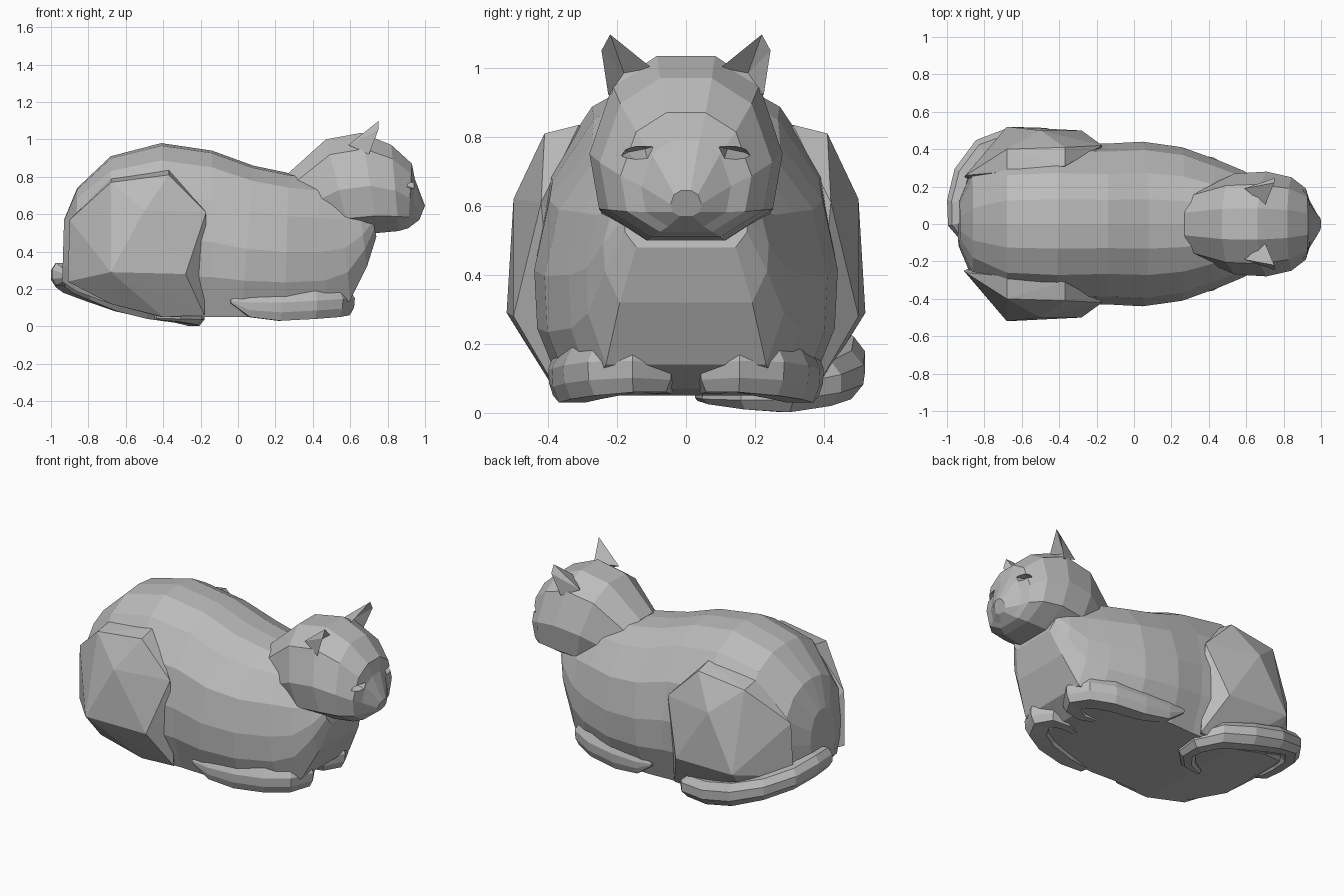
import bpy, bmesh
from mathutils import Vector

if "Cube" in bpy.data.objects:
    bpy.data.objects.remove(bpy.data.objects["Cube"])

fur = bpy.data.materials.new("grey_fur")
fur.use_nodes = True
GREY = (0.5, 0.5, 0.5, 1)
fur.diffuse_color = GREY
fur.node_tree.nodes["Principled BSDF"].inputs["Base Color"].default_value = GREY


def finish(bm, name):
    bmesh.ops.recalc_face_normals(bm, faces=bm.faces)
    mesh = bpy.data.meshes.new(name)
    bm.to_mesh(mesh)
    bm.free()
    mesh.materials.append(fur)
    obj = bpy.data.objects.new(name, mesh)
    bpy.context.scene.collection.objects.link(obj)
    return obj


def skin(bm, rings):
    """Join closed rings of points into a capped tube."""
    loops = [[bm.verts.new(p) for p in r] for r in rings]
    n = len(loops[0])
    for a, b in zip(loops, loops[1:]):
        for i in range(n):
            j = (i + 1) % n
            bm.faces.new((a[i], a[j], b[j], b[i]))
    bm.faces.new(loops[0])
    bm.faces.new(loops[-1])


def loft(name, profile, stations):
    """Each station: bottom x, bottom z, top x, top z, half width."""
    full = profile + [(-y, h) for y, h in reversed(profile[1:-1])]
    rings = []
    for bx, bz, tx, tz, w in stations:
        rings.append([(bx + (tx - bx) * h, y * w, bz + (tz - bz) * h) for y, h in full])
    bm = bmesh.new()
    skin(bm, rings)
    return finish(bm, name)


def limb(name, path, section, side=1):
    """Sweep a flattened section; path points: x, y, z, half width, half height."""
    pts = [Vector((x, y * side, z)) for x, y, z, w, h in path]
    rings = []
    for i, p in enumerate(pts):
        t = pts[min(i + 1, len(pts) - 1)] - pts[max(i - 1, 0)]
        across = Vector((t.y, -t.x, 0)).normalized()
        w, h = path[i][3:]
        rings.append([p + across * (a * w) + Vector((0, 0, b * h)) for a, b in section])
    bm = bmesh.new()
    skin(bm, rings)
    return finish(bm, name)


def hull(name, points, side=1):
    bm = bmesh.new()
    for x, y, z in points:
        bm.verts.new((x, y * side, z))
    res = bmesh.ops.convex_hull(bm, input=bm.verts)
    bmesh.ops.delete(bm, geom=[v for v in res["geom_interior"] if isinstance(v, bmesh.types.BMVert)],
                     context='VERTS')
    return finish(bm, name)


# Body with chest
loft("body",
     [(0, 1), (.3, .985), (.62, .9), (.9, .7), (1, .45), (.98, .24), (.8, 0), (0, 0)],
     [(-.94, .24, -.93, .57, .12), (-.87, .19, -.86, .74, .29),
      (-.68, .12, -.68, .91, .42), (-.41, .05, -.41, .98, .44),
      (-.14, .05, -.14, .94, .43), (.02, .05, .08, .86, .44),
      (.25, .05, .27, .82, .41), (.48, .07, .42, .8, .34),
      (.6, .14, .54, .76, .29), (.69, .32, .64, .7, .24), (.74, .48, .7, .66, .18)])

# Head with muzzle
head = loft("head",
            [(0, 1), (.3, 1), (.76, .84), (1, .47), (.9, .17), (.4, 0), (0, 0)],
            [(.48, .5, .27, .82, .2), (.6, .49, .47, 1.0, .27),
             (.75, .5, .66, 1.035, .28), (.86, .51, .82, .97, .25),
             (.91, .525, .93, .87, .19), (.93, .54, .945, .79, .13),
             (.97, .57, 1.0, .645, .045)])

# Eye sockets sunk under the brow
for side, tag in ((1, "left"), (-1, "right")):
    cutter = hull(tag + "_eye_cutter",
                  [(1.05, .06, .78), (1.05, .1, .7), (1.05, .25, .71), (1.05, .19, .785),
                   (.86, .12, .765), (.86, .17, .755)], side)
    cutter.hide_render = True
    cutter.hide_viewport = True
    cutter.display_type = 'WIRE'
    cut = head.modifiers.new(tag + "_eye", 'BOOLEAN')
    cut.operation = 'DIFFERENCE'
    cut.object = cutter

for side, tag in ((1, "left"), (-1, "right")):
    # Cupped ear
    bm = bmesh.new()
    inner, outer, back, tip, rim, dent = [
        bm.verts.new((x, y * side, z)) for x, y, z in
        [(.7, .1, 1.0), (.7, .225, .92), (.59, .19, .97),
         (.75, .22, 1.097), (.75, .245, 1.05), (.665, .18, .985)]]
    for f in ((inner, back, tip), (back, rim, tip), (back, outer, rim),
              (inner, tip, dent), (tip, rim, dent), (rim, outer, dent),
              (inner, dent, outer), (inner, outer, back)):
        bm.faces.new(f)
    finish(bm, tag + "_ear")

    # Haunch bulging from the flank
    hull(tag + "_haunch",
         [(-.68, .28, .79), (-.37, .31, .835), (-.68, .4, .77), (-.37, .41, .81),
          (-.5, .5, .62), (-.17, .42, .61), (-.68, .52, .29), (-.28, .5, .28),
          (-.9, .26, .57), (-.91, .25, .24), (-.4, .37, .05), (-.18, .37, .06),
          (-.68, .37, .12), (-.4, 0, .06)], side)

    # Folded front leg curling inward at the paw
    limb(tag + "_front_leg",
         [(-.04, .385, .135, .01, .01), (.06, .36, .11, .04, .06),
          (.22, .33, .105, .06, .075), (.4, .29, .115, .07, .075),
          (.51, .23, .125, .075, .075), (.55, .15, .13, .075, .07),
          (.52, .09, .12, .06, .06), (.44, .07, .09, .04, .035), (.36, .09, .07, .02, .015)],
         [(-.6, 1), (.6, 1), (1, .3), (.95, -.4), (.65, -1), (-.65, -1), (-.95, -.4), (-1, .3)],
         side)

# Tail wrapping round the rear and tucking under
limb("tail",
     [(-.91, -.07, .27, .025, .03), (-.95, 0, .28, .045, .06), (-.95, .12, .275, .05, .065),
      (-.91, .27, .245, .055, .065), (-.81, .4, .205, .06, .065),
      (-.65, .455, .15, .065, .07), (-.48, .445, .11, .07, .07),
      (-.32, .39, .085, .07, .065), (-.235, .29, .06, .06, .058),
      (-.24, .18, .055, .05, .045), (-.33, .08, .05, .04, .025), (-.44, .04, .05, .015, .015)],
     [(-.5, 1), (.5, 1), (1, .4), (1, -.4), (.5, -1), (-.5, -1), (-1, -.4), (-1, .4)])
